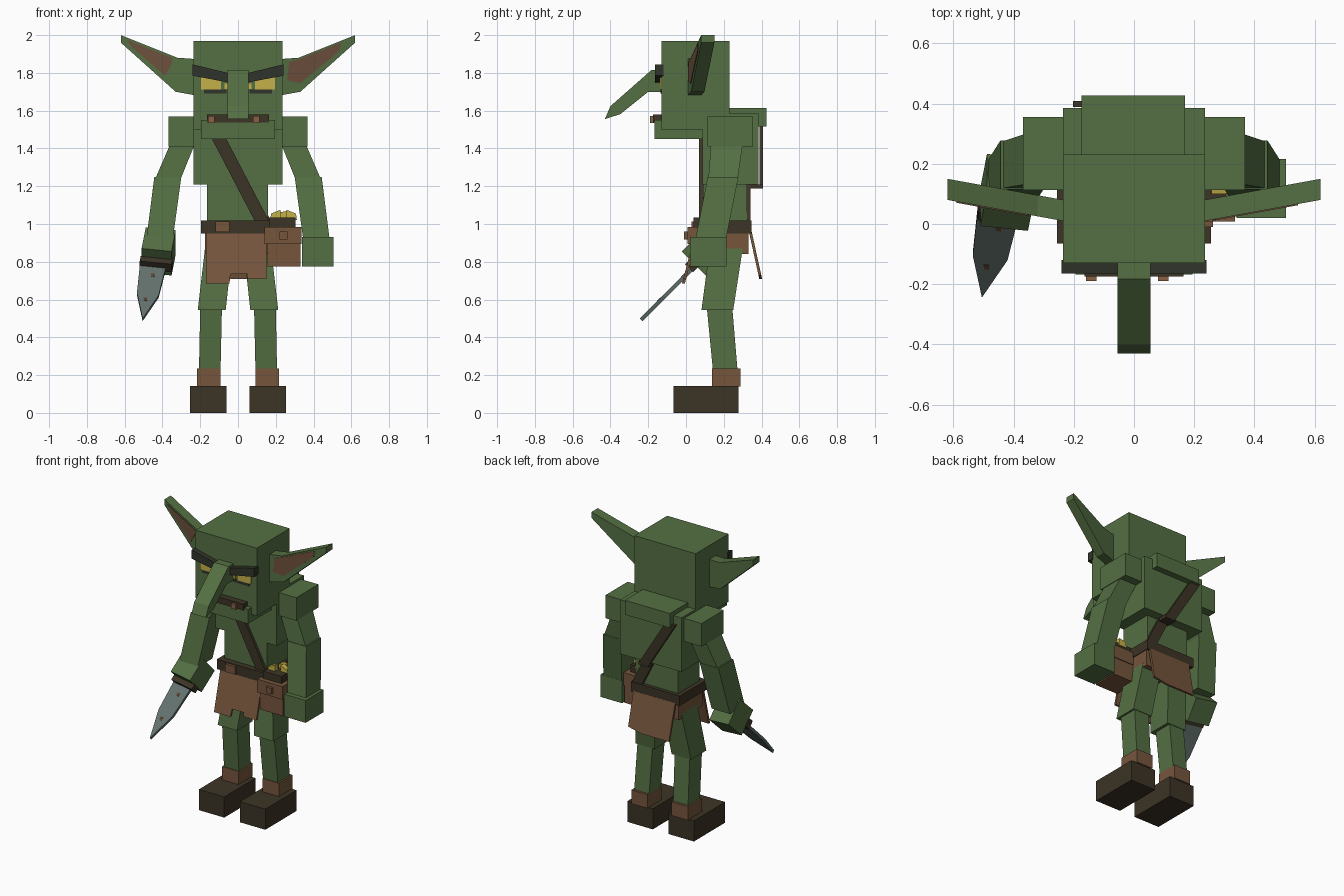
import bpy, bmesh, math
from mathutils import Matrix, Vector

if "Cube" in bpy.data.objects:
    bpy.data.objects.remove(bpy.data.objects["Cube"])


def material(name, rgb):
    m = bpy.data.materials.new(name)
    m.diffuse_color = (*rgb, 1)
    m.use_nodes = True
    m.node_tree.nodes["Principled BSDF"].inputs["Base Color"].default_value = m.diffuse_color
    return m


GREEN = material("green skin", (0.089, 0.160, 0.056))
LEATHER = material("brown leather", (0.180, 0.092, 0.046))
DARK = material("dark leather", (0.045, 0.034, 0.019))
BROW = material("dark brow", (0.030, 0.034, 0.024))
EAR = material("inner ear", (0.150, 0.080, 0.045))
YELLOW = material("yellow", (0.560, 0.440, 0.065))
STEEL = material("steel", (0.125, 0.168, 0.155))
RUST = material("rust", (0.110, 0.055, 0.028))
TOOTH = material("dull tooth", (0.250, 0.120, 0.060))


def finish(name, mat, bm):
    bmesh.ops.recalc_face_normals(bm, faces=bm.faces)
    me = bpy.data.meshes.new(name)
    bm.to_mesh(me)
    bm.free()
    me.materials.append(mat)
    ob = bpy.data.objects.new(name, me)
    bpy.context.collection.objects.link(ob)
    return ob


def prism(name, mat, pts, vec):
    """Extrude a flat outline along a vector."""
    bm = bmesh.new()
    vec = Vector(vec)
    a = [bm.verts.new(p) for p in pts]
    b = [bm.verts.new(Vector(p) + vec) for p in pts]
    n = len(a)
    bm.faces.new(a)
    bm.faces.new(b[::-1])
    for i in range(n):
        bm.faces.new((a[i], a[(i + 1) % n], b[(i + 1) % n], b[i]))
    return finish(name, mat, bm)


def loft(name, mat, low, high, s=1):
    """Tapered block between two level rectangles (x0, x1, y0, y1, z)."""
    bm = bmesh.new()
    rings = []
    for x0, x1, y0, y1, z in (low, high):
        rings.append([bm.verts.new((s * x, y, z)) for x, y in
                      ((x0, y0), (x1, y0), (x1, y1), (x0, y1))])
    a, b = rings
    bm.faces.new(a)
    bm.faces.new(b)
    for i in range(4):
        j = (i + 1) % 4
        bm.faces.new((a[i], a[j], b[j], b[i]))
    return finish(name, mat, bm)


def box(name, mat, x0, x1, y0, y1, z0, z1, s=1):
    return loft(name, mat, (x0, x1, y0, y1, z0), (x0, x1, y0, y1, z1), s)


# Head, jaw and mouth
box("head", GREEN, -.235, .235, -.13, .23, 1.50, 1.97)
box("jaw", GREEN, -.195, .195, -.168, .10, 1.45, 1.55)
box("mouth", DARK, -.165, .165, -.175, -.12, 1.537, 1.58)
for x in (-.16, .08):
    box("tooth", TOOTH, x, x + .035, -.19, -.17, 1.535, 1.572)

# Long hooked nose
prism("nose", GREEN, [(-.055, y, z) for y, z in
      ((-.12, 1.815), (-.183, 1.815), (-.40, 1.624), (-.43, 1.555),
       (-.347, 1.582), (-.20, 1.70), (-.12, 1.70))], (.11, 0, 0))

# Brows, eyes and ears on both sides
ear_outline = ((.22, 1.873), (.32, 1.88), (.62, 2.0), (.62, 1.96),
               (.33, 1.70), (.22, 1.68))
inner = {1: ((.26, 1.76), (.27, 1.855), (.33, 1.875), (.545, 1.96),
             (.535, 1.915), (.33, 1.745)),
         -1: ((.35, 1.85), (.35, 1.88), (.59, 1.975), (.56, 1.935),
              (.385, 1.785))}


def ear_y(x):
    return .01 + (x - .235) * .182


for s in (-1, 1):
    prism("brow", BROW, [(s * x, -.165, z) for x, z in
          ((.055, 1.80), (.24, 1.845), (.24, 1.785), (.055, 1.75))], (0, .045, 0))
    box("eye", YELLOW, .09, .195, -.137, -.128, 1.712, 1.775, s)
    box("eye_corner", YELLOW, .055, .072, -.136, -.128, 1.715, 1.745, s)
    box("eye_bag", BROW, .06, .18, -.135, -.128, 1.692, 1.713, s)
    prism("ear", GREEN, [(s * x, ear_y(x), z) for x, z in ear_outline], (0, .07, 0))
    prism("inner_ear", EAR, [(s * x, ear_y(x) - .004, z) for x, z in inner[s]],
          (0, .006, 0))

# Torso
box("chest", GREEN, -.235, .235, .088, .385, 1.21, 1.585)
box("hunch", GREEN, -.175, .17, .15, .427, 1.515, 1.615)
box("waist", GREEN, -.165, .16, .09, .322, .93, 1.22)
box("hips", LEATHER, -.175, .175, .07, .332, .84, .955)
box("belt", DARK, -.195, .18, .048, .347, .95, 1.018)
box("buckle", LEATHER, -.12, -.045, .03, .05, .958, 1.013)


# Diagonal strap in front and behind
def strap(name, xa, za, xb, zb, y, half=.038):
    prism(name, DARK, [(xa - half, y, za), (xa + half, y, za),
                       (xb + half, y, zb), (xb - half, y, zb)], (0, .02, 0))


strap("front_strap", -.105, 1.46, .135, 1.0, .069)
strap("back_strap_upper", -.165, 1.53, .04, 1.20, .388)
strap("back_strap_lower", .04, 1.21, .14, 1.01, .322)
box("back_strap_step", DARK, 0, .08, .325, .408, 1.188, 1.21)


# Ragged loincloth flaps
def flap(name, outline, y_top, slope):
    prism(name, LEATHER, [(x, y_top + slope * (.95 - z), z) for x, z in outline],
          (0, .015, 0))


flap("front_cloth", ((-.17, .96), (.15, .96), (.15, .71), (.05, .71),
                     (.05, .735), (-.04, .735), (-.045, .685), (-.17, .685)),
     .048, -.26)
flap("back_cloth", ((-.16, .96), (.16, .96), (.165, .73), (.06, .71),
                    (-.15, .71)), .335, .22)

# Belt pouch with coins
box("pouch", LEATHER, .155, .33, .02, .20, .775, .95)
box("pouch_flap", LEATHER, .14, .335, .008, .205, .895, .985)
box("pouch_clasp", LEATHER, .22, .262, -.01, .01, .918, .96)
box("pouch_rim", DARK, .165, .305, .04, .17, .98, 1.035)
for x, y, tilt in ((.2, .08, .01), (.282, .1, -.01), (.24, .14, .005)):
    prism("coin", YELLOW, [(x - .03, y, 1.02), (x + .03, y, 1.02),
          (x + .025, y, 1.065 + tilt), (x - .025, y, 1.065 - tilt)], (0, .035, 0))

# Shoulders, arms, legs and shoes on both sides
for s in (-1, 1):
    box("shoulder", GREEN, .225, .368, .113, .355, 1.41, 1.57, s)
    loft("upper_arm", GREEN, (.305, .44, .118, .273, 1.235),
         (.23, .36, .132, .30, 1.42), s)
    loft("forearm", GREEN, (.345, .485, .05, .212, .92),
         (.30, .443, .115, .278, 1.25), s)
    loft("thigh", GREEN, (.065, .213, .082, .25, .545),
         (.03, .175, .125, .30, .87), s)
    loft("shin", GREEN, (.093, .207, .145, .275, .20),
         (.085, .20, .11, .245, .56), s)
    box("ankle_wrap", LEATHER, .092, .218, .137, .288, .14, .235, s)
    box("shoe", DARK, .06, .255, -.065, .278, 0, .143, s)

box("open_hand", GREEN, .34, .505, .02, .215, .775, .93)

# Tilted fist holding the dagger
turn = (Matrix.Translation((-.42, .105, .855))
        @ Matrix.Rotation(math.radians(-45), 4, 'X')
        @ Matrix.Rotation(math.radians(8), 4, 'Y'))
fist = box("fist", GREEN, -.08, .08, -.09, .09, -.08, .08)
fist.data.transform(turn)
guard = box("dagger_guard", DARK, -.085, .085, -.03, .03, -.115, -.075)
guard.data.transform(turn)


def on_blade(x, t, lift=0):
    k = math.sqrt(.5)
    return (x, .035 - k * (t + lift), .765 - k * (t - lift))


blade = ((-.52, -.01), (-.38, -.01), (-.42, .21), (-.505, .385), (-.535, .19))
prism("blade", STEEL, [on_blade(x, t, .01) for x, t in blade], (0, .0141, -.0141))
for x, t in ((-.45, .06), (-.49, .24)):
    prism("rust_spot", RUST, [on_blade(x + a, t + b, .012) for a, b in
          ((-.01, -.012), (.01, -.008), (.008, .014), (-.008, .01))],
          (0, .003, -.003))
